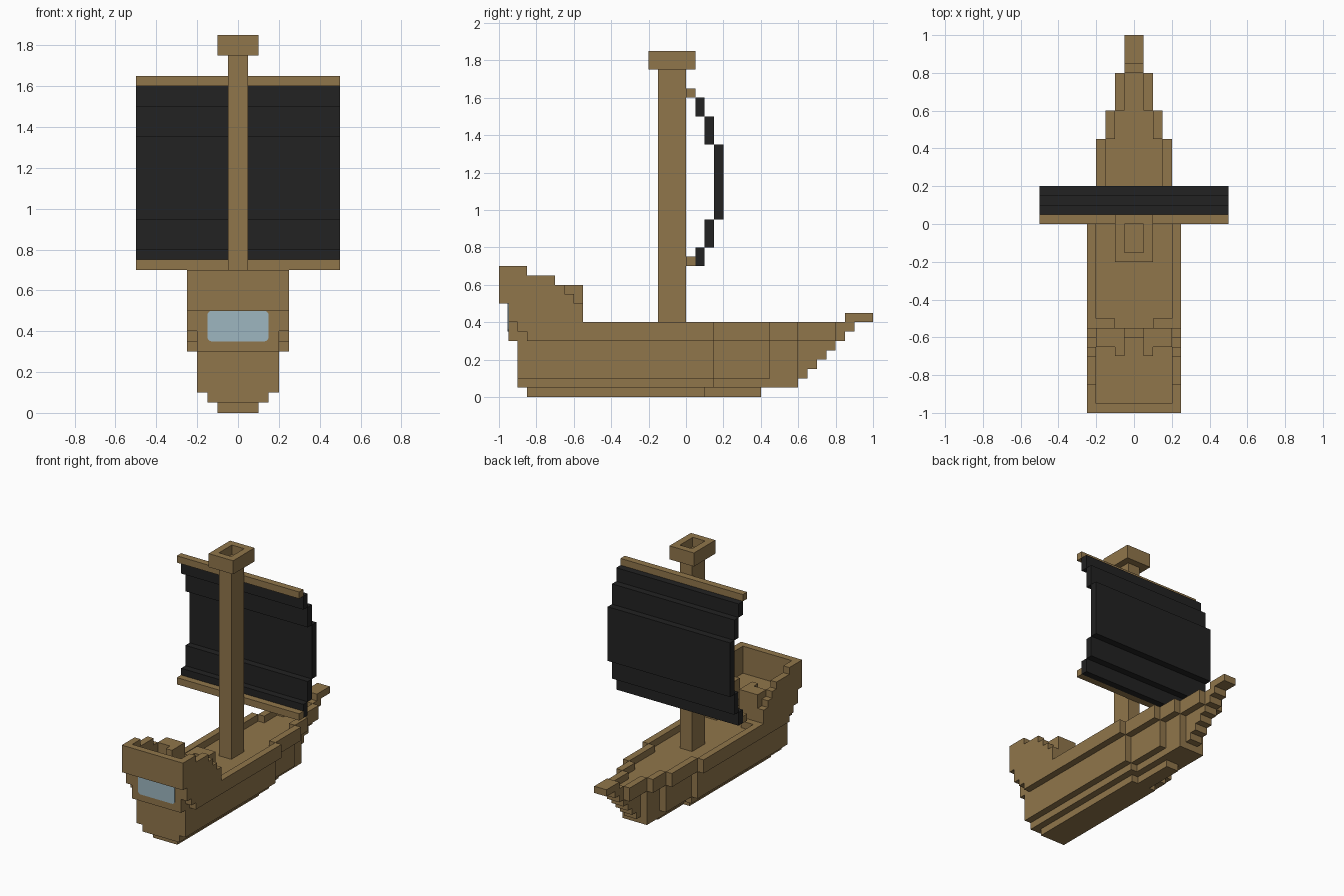
import bpy, bmesh, math

cube = bpy.data.objects.get("Cube")
if cube:
    bpy.data.objects.remove(cube)


def material(name, rgb):
    m = bpy.data.materials.new(name)
    m.use_nodes = True
    m.diffuse_color = (*rgb, 1)
    m.node_tree.nodes["Principled BSDF"].inputs["Base Color"].default_value = (*rgb, 1)
    return m


WOOD = material("brown wood", (0.28, 0.18, 0.07))
CLOTH = material("black cloth", (0.016, 0.016, 0.016))
GLASS = material("pale blue glass", (0.34, 0.47, 0.53))


def finish(bm, name, mat):
    bmesh.ops.recalc_face_normals(bm, faces=bm.faces)
    me = bpy.data.meshes.new(name)
    bm.to_mesh(me)
    bm.free()
    me.materials.append(mat)
    ob = bpy.data.objects.new(name, me)
    bpy.context.collection.objects.link(ob)
    return ob


def extrude(bm, points, offset):
    """Fill an outline and pull it along an offset."""
    face = bm.faces.new([bm.verts.new(p) for p in points])
    top = bmesh.ops.extrude_face_region(bm, geom=[face])["geom"]
    bmesh.ops.translate(bm, vec=offset,
                        verts=[v for v in top if isinstance(v, bmesh.types.BMVert)])


def add_box(bm, x0, x1, y0, y1, z0, z1):
    extrude(bm, [(x0, y0, z0), (x1, y0, z0), (x1, y1, z0), (x0, y1, z0)], (0, 0, z1 - z0))


def box(name, half, y0, y1, z0, z1, mat=WOOD):
    bm = bmesh.new()
    add_box(bm, -half, half, y0, y1, z0, z1)
    return finish(bm, name, mat)


def pair(name, x0, x1, y0, y1, z0, z1):
    """Matching boxes on the left and right."""
    bm = bmesh.new()
    add_box(bm, x0, x1, y0, y1, z0, z1)
    add_box(bm, -x1, -x0, y0, y1, z0, z1)
    return finish(bm, name, WOOD)


def layer(name, z0, z1, stern, steps):
    """Hull slab whose half width drops at each step towards the bow."""
    side, y = [], stern
    for half, end in steps:
        side += [(half, y, z0), (half, end, z0)]
        y = end
    bm = bmesh.new()
    extrude(bm, side + [(-x, y, z) for x, y, z in reversed(side)], (0, 0, z1 - z0))
    return finish(bm, name, WOOD)


# Hull layers from keel to deck
layer("keel", 0, 0.05, -0.85, [(0.1, 0.1), (0.05, 0.4)])
layer("lower_hull", 0.05, 0.1, -0.9, [(0.15, 0.15), (0.1, 0.6)])
layer("main_hull", 0.1, 0.3, -0.9, [(0.2, 0.15), (0.15, 0.45), (0.1, 0.6)])
layer("deck", 0.3, 0.35, -0.85,
      [(0.25, 0.15), (0.2, 0.45), (0.15, 0.6), (0.1, 0.8), (0.05, 0.85)])

# Stepped stem under the bow, and the prow
for i in range(4):
    z = 0.1 + 0.05 * i
    box("stem_step", 0.05, 0.6, 0.65 + 0.05 * i, z, z + 0.05)
box("bow_cap", 0.05, 0.8, 0.9, 0.35, 0.4)
box("prow", 0.05, 0.85, 1.0, 0.4, 0.45)

# Raised rim around the deck
y = -0.55
for outer, end in [(0.25, 0.15), (0.2, 0.45), (0.15, 0.6), (0.1, 0.8)]:
    pair("deck_rim", outer - 0.05, outer, y, end, 0.35, 0.4)
    y = end

# Stern block and transom
box("transom", 0.2, -0.95, -0.85, 0.3, 0.4)
box("stern_base", 0.25, -0.9, -0.55, 0.35, 0.4)
box("stern_deck", 0.25, -0.95, -0.6, 0.4, 0.5)
pair("stern_deck_front", 0.05, 0.25, -0.6, -0.55, 0.4, 0.5)
box("upper_transom", 0.25, -1.0, -0.95, 0.5, 0.7)

# Stern side walls, lower towards the bow
for y0, y1, top in [(-0.95, -0.85, 0.7), (-0.85, -0.7, 0.65),
                    (-0.7, -0.65, 0.6), (-0.65, -0.6, 0.55)]:
    pair("stern_wall", 0.2, 0.25, y0, y1, 0.5, top)

# Railing and steps down to the deck
pair("stern_rail", 0.05, 0.2, -0.65, -0.55, 0.5, 0.6)
pair("rail_end", 0.05, 0.1, -0.7, -0.65, 0.5, 0.6)
box("upper_stair", 0.05, -0.6, -0.55, 0.4, 0.45)
pair("deck_ledge", 0.1, 0.2, -0.55, -0.5, 0.35, 0.4)

# Stern window: thin plate with rounded corners
bm = bmesh.new()
r, outline = 0.022, []
for i, (sx, sz) in enumerate([(1, 1), (-1, 1), (-1, -1), (1, -1)]):
    for k in range(5):
        a = math.radians(90 * i + 22.5 * k)
        outline.append((sx * (0.15 - r) + r * math.cos(a), -0.954,
                        0.425 + sz * (0.075 - r) + r * math.sin(a)))
extrude(bm, outline, (0, 0.006, 0))
finish(bm, "stern_window", GLASS)

# Mast and hollow lookout
box("mast", 0.05, -0.15, 0, 0.35, 1.78)
pair("lookout_side", 0.05, 0.1, -0.2, 0.05, 1.75, 1.85)
box("lookout_back", 0.05, -0.2, -0.15, 1.75, 1.85)
box("lookout_front", 0.05, 0, 0.05, 1.75, 1.85)

# Yards and billowing sail
box("upper_yard", 0.5, 0, 0.05, 1.6, 1.65)
box("lower_yard", 0.5, 0, 0.05, 0.7, 0.75)
for y, z0, z1 in [(0.05, 0.7, 0.8), (0.1, 0.8, 0.95), (0.15, 0.95, 1.35),
                  (0.1, 1.35, 1.5), (0.05, 1.5, 1.6)]:
    box("sail_panel", 0.5, y, y + 0.05, z0, z1, CLOTH)
